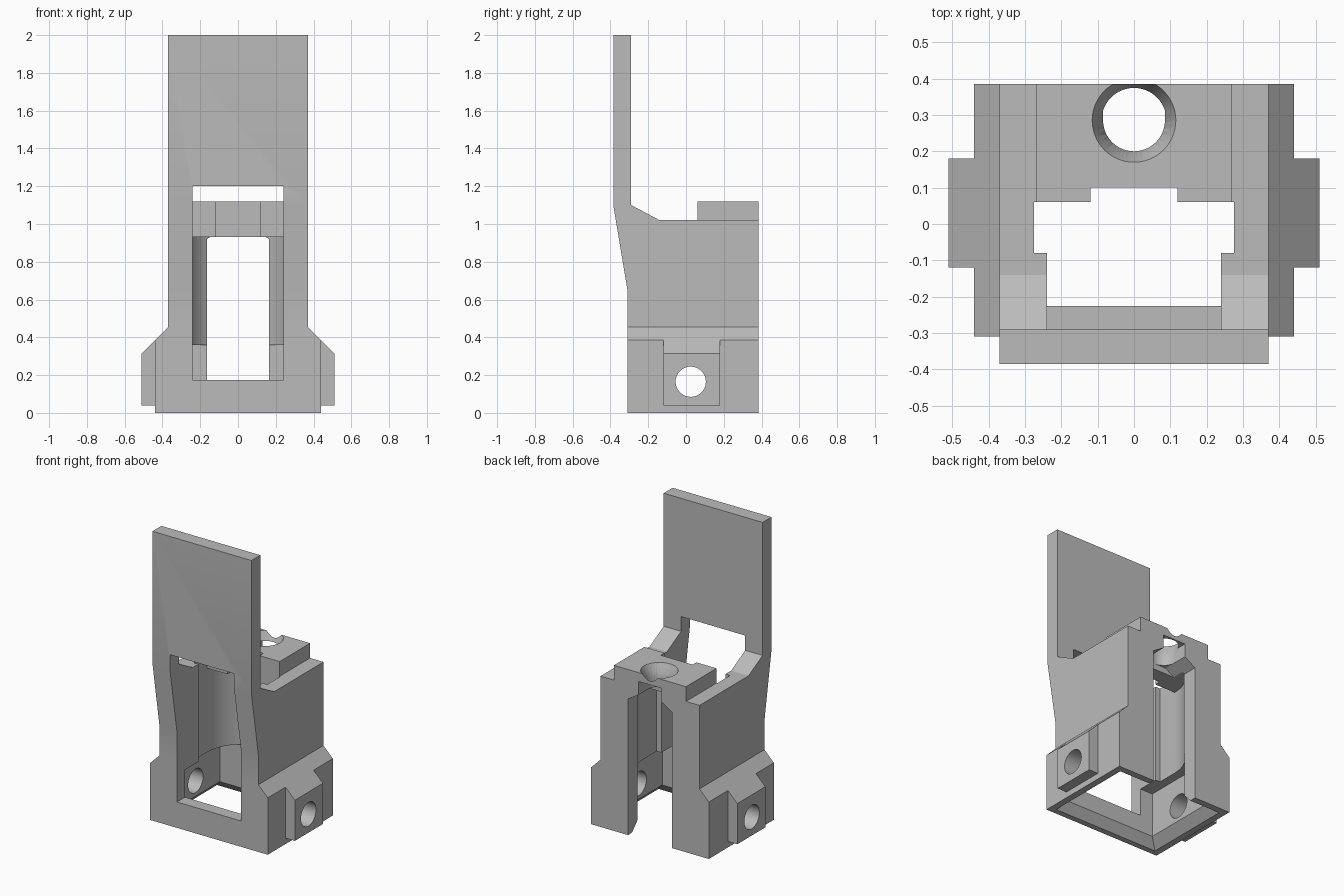
import bpy, bmesh, math
from mathutils import Vector

old = bpy.data.objects.get("Cube")
if old:
    bpy.data.objects.remove(old, do_unlink=True)

grey = bpy.data.materials.new("plain grey")
grey.use_nodes = True
GREY = (0.5, 0.5, 0.5, 1)
grey.diffuse_color = GREY
grey.node_tree.nodes["Principled BSDF"].inputs["Base Color"].default_value = GREY


def finish(name, bm):
    bmesh.ops.recalc_face_normals(bm, faces=bm.faces)
    mesh = bpy.data.meshes.new(name)
    bm.to_mesh(mesh)
    bm.free()
    mesh.materials.append(grey)
    ob = bpy.data.objects.new(name, mesh)
    bpy.context.collection.objects.link(ob)
    return ob


def prism(name, pts, axis, lo, hi):
    """Extrude a 2D profile along an axis; the points use the other two axes in order."""
    bm = bmesh.new()
    verts = []
    for p in pts:
        co = list(p)
        co.insert("xyz".index(axis), lo)
        verts.append(bm.verts.new(co))
    face = bm.faces.new(verts)
    ext = bmesh.ops.extrude_face_region(bm, geom=[face])
    move = Vector([hi - lo if a == axis else 0 for a in "xyz"])
    bmesh.ops.translate(bm, vec=move, verts=[g for g in ext["geom"] if isinstance(g, bmesh.types.BMVert)])
    return finish(name, bm)


def box(name, hx, y0, y1, z0, z1):
    return prism(name, [(-hx, y0), (hx, y0), (hx, y1), (-hx, y1)], "z", z0, z1)


def u_shape(r, cy, end, n=48):
    """Half round outline with straight legs running to y = end."""
    s = 1 if end < cy else -1
    arc = [(r * math.cos(math.pi * i / n), cy + s * r * math.sin(math.pi * i / n)) for i in range(n + 1)]
    return [(r, end)] + arc + [(-r, end)]


def flare(name, lower, upper, z0, z1):
    """Tapered block between two rectangles (half width, y0, y1)."""
    bm = bmesh.new()
    for (hx, y0, y1), z in ((lower, z0), (upper, z1)):
        for x, y in ((-hx, y0), (hx, y0), (hx, y1), (-hx, y1)):
            bm.verts.new((x, y, z))
    bmesh.ops.convex_hull(bm, input=bm.verts)
    return finish(name, bm)


def cone(name, r0, r1, y, z0, z1):
    bm = bmesh.new()
    bmesh.ops.create_cone(bm, cap_ends=True, segments=64, radius1=r0, radius2=r1, depth=z1 - z0)
    bmesh.ops.translate(bm, vec=(0, y, (z0 + z1) / 2), verts=bm.verts)
    return finish(name, bm)


def combine(target, tool, operation):
    mod = target.modifiers.new("shape", "BOOLEAN")
    mod.operation = operation
    mod.solver = "EXACT"
    mod.object = tool
    bpy.context.view_layer.objects.active = target
    bpy.ops.object.modifier_apply(modifier=mod.name)
    bpy.data.objects.remove(tool, do_unlink=True)


def mirrored(half):
    return half + [(-x, z) for x, z in reversed(half)]


# Main shell with the tall upright plate
bracket = prism("carriage_bracket", [
    (-0.31, 0), (0.385, 0), (0.385, 1.02), (-0.14, 1.02), (-0.29, 1.1),
    (-0.29, 2), (-0.385, 2), (-0.385, 1.1), (-0.31, 0.65)], "x", -0.37, 0.37)

# Wider foot, side lugs and the raised top pad
additions = [
    prism("foot", mirrored([(0.44, 0), (0.44, 0.385), (0.37, 0.455)]), "y", -0.31, 0.385),
    prism("side_lugs", mirrored([(0.51, 0.04), (0.51, 0.315), (0.44, 0.385)]), "y", -0.12, 0.18),
    box("top_pad", 0.27, 0.055, 0.385, 0.9, 1.12),
]
for part in additions:
    combine(bracket, part, "UNION")

# Openings: window, chambers, rear slot, tool mount and cross bore
cuts = [
    box("front_window", 0.24, -0.6, -0.07, 0.175, 1.2),
    box("open_shaft", 0.275, -0.08, 0.06, 0.3, 1.3),
    box("shaft_channel", 0.12, 0.0, 0.1, 0.3, 1.3),
    prism("round_chamber", u_shape(0.275, 0.06, -0.08), "z", 0.3, 0.93),
    box("lower_chamber", 0.335, -0.225, 0.285, -0.1, 0.36),
    flare("bottom_flare", (0.4, -0.275, 0.345), (0.335, -0.225, 0.285), -0.005, 0.06),
    prism("rear_slot", mirrored([(0.165, -0.1), (0.165, 0.92), (0.085, 0.97)]), "y", 0.2, 0.6),
    prism("mount_slot", u_shape(0.085, 0.285, 0.6), "z", 0.85, 1.06),
    cone("mount_seat", 0.085, 0.1155, 0.285, 1.05, 1.121),
    prism("cross_bore", [(0.025 + 0.08 * math.cos(math.tau * i / 48),
                          0.165 + 0.08 * math.sin(math.tau * i / 48)) for i in range(48)],
          "x", -0.7, 0.7),
]
for cutter in cuts:
    combine(bracket, cutter, "DIFFERENCE")

bpy.ops.object.select_all(action="DESELECT")
bracket.select_set(True)
bpy.context.view_layer.objects.active = bracket
bpy.ops.object.shade_smooth_by_angle(angle=math.radians(25))
